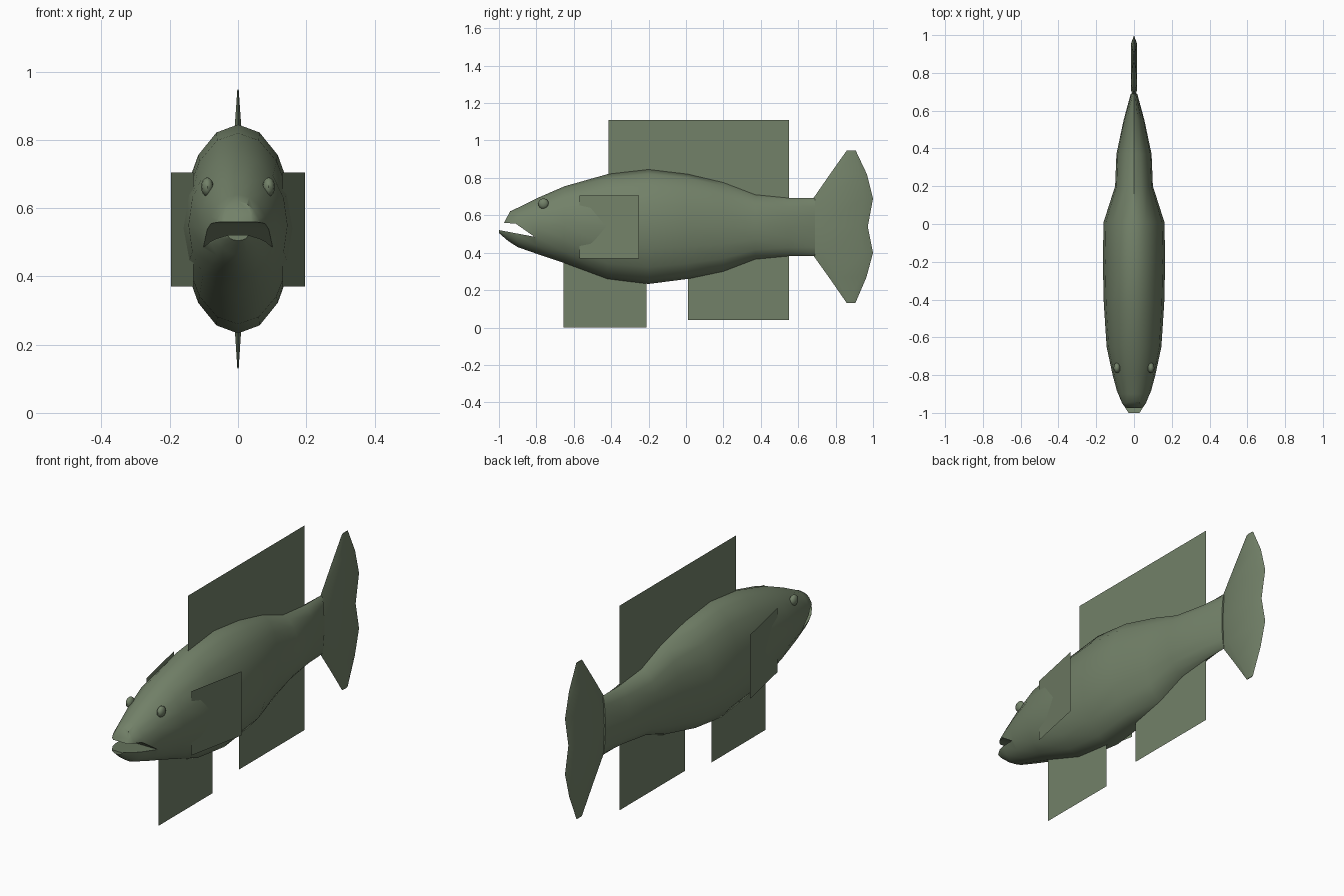
import bpy, bmesh, math

if "Cube" in bpy.data.objects:
    bpy.data.objects.remove(bpy.data.objects["Cube"])

green = bpy.data.materials.new("fish_green")
green.diffuse_color = (0.17, 0.22, 0.14, 1)
green.use_nodes = True
green.node_tree.nodes["Principled BSDF"].inputs["Base Color"].default_value = green.diffuse_color


def add_object(name, bm, smooth=None):
    bmesh.ops.recalc_face_normals(bm, faces=bm.faces[:])
    mesh = bpy.data.meshes.new(name)
    bm.to_mesh(mesh)
    bm.free()
    obj = bpy.data.objects.new(name, mesh)
    bpy.context.collection.objects.link(obj)
    mesh.materials.append(green)
    if smooth:
        shade(obj, smooth)
    return obj


def shade(obj, angle):
    bpy.ops.object.select_all(action='DESELECT')
    obj.select_set(True)
    bpy.context.view_layer.objects.active = obj
    bpy.ops.object.shade_smooth_by_angle(angle=math.radians(angle))


def loft(rings):
    bm = bmesh.new()
    loops = [[bm.verts.new(p) for p in ring] for ring in rings]
    n = len(loops[0])
    for a, b in zip(loops, loops[1:]):
        for i in range(n):
            j = (i + 1) % n
            bm.faces.new((a[i], a[j], b[j], b[i]))
    bm.faces.new(loops[0])
    bm.faces.new(loops[-1][::-1])
    return bm


def oval(y, top, bottom, w, n=16):
    mid, h = (top + bottom) / 2, (top - bottom) / 2
    return [(w * math.sin(2 * math.pi * i / n), y, mid + h * math.cos(2 * math.pi * i / n))
            for i in range(n)]


# Body and head: y, top, bottom, half width
sections = [
    (-1.0, 0.54, 0.505, 0.03), (-0.95, 0.617, 0.462, 0.066), (-0.90, 0.64, 0.43, 0.086),
    (-0.80, 0.69, 0.395, 0.113), (-0.65, 0.755, 0.345, 0.145), (-0.42, 0.82, 0.26, 0.16),
    (-0.20, 0.845, 0.233, 0.165), (0.01, 0.82, 0.26, 0.161), (0.20, 0.775, 0.30, 0.10),
    (0.37, 0.71, 0.365, 0.093), (0.55, 0.692, 0.382, 0.055), (0.69, 0.692, 0.382, 0.017),
]
body = add_object("body", loft([oval(*s) for s in sections]))

# Open mouth cut from the side
mouth = [(-0.81, 0.485), (-0.91, 0.555), (-0.973, 0.56), (-0.94, 0.622),
         (-1.1, 0.72), (-1.1, 0.53), (-1.0, 0.521)]
cutter = add_object("mouth_cutter", loft([[(x, y, z) for y, z in mouth] for x in (-0.3, 0.3)]))
cutter.hide_render = True
cut = body.modifiers.new("mouth", 'BOOLEAN')
cut.operation = 'DIFFERENCE'
cut.solver = 'EXACT'
cut.object = cutter
bpy.context.view_layer.objects.active = body
bpy.ops.object.modifier_apply(modifier=cut.name)
bpy.data.objects.remove(cutter)
shade(body, 40)


# Tail fin: z, front y, back y, half thickness
def lens(z, front, back, w):
    d = back - front
    a, b = front + 0.2 * d, back - 0.15 * d
    return [(0, front, z), (w, a, z), (w, b, z), (0, back, z), (-w, b, z), (-w, a, z)]


tail = [(0.13, 0.86, 0.905, 0.002), (0.27, 0.763, 0.965, 0.011), (0.40, 0.67, 1.0, 0.017),
        (0.54, 0.65, 0.972, 0.017), (0.69, 0.68, 1.0, 0.016), (0.82, 0.77, 0.967, 0.011),
        (0.947, 0.86, 0.907, 0.002)]
add_object("tail_fin", loft([lens(*s) for s in tail]), 40)


# Flat fins: single upright rectangles
def fin(name, start, end, z0, z1):
    bm = bmesh.new()
    bm.faces.new([bm.verts.new(p) for p in
                  ((*start, z0), (*end, z0), (*end, z1), (*start, z1))])
    add_object(name, bm)


fin("dorsal_fin", (0, -0.415), (0, 0.55), 0.66, 1.11)
fin("anal_fin", (0, 0.01), (0, 0.55), 0.04, 0.42)
fin("pelvic_fin", (0, -0.655), (0, -0.21), 0.0, 0.37)

# Paired side fins and eyes
for side, s in (("left", 1), ("right", -1)):
    fin(side + "_side_fin", (s * 0.13, -0.57), (s * 0.196, -0.25), 0.37, 0.705)
    bm = bmesh.new()
    bmesh.ops.create_uvsphere(bm, u_segments=12, v_segments=8, radius=1)
    bmesh.ops.scale(bm, vec=(0.018, 0.028, 0.028), verts=bm.verts)
    bmesh.ops.translate(bm, vec=(s * 0.09, -0.762, 0.662), verts=bm.verts)
    add_object(side + "_eye", bm, 40)
